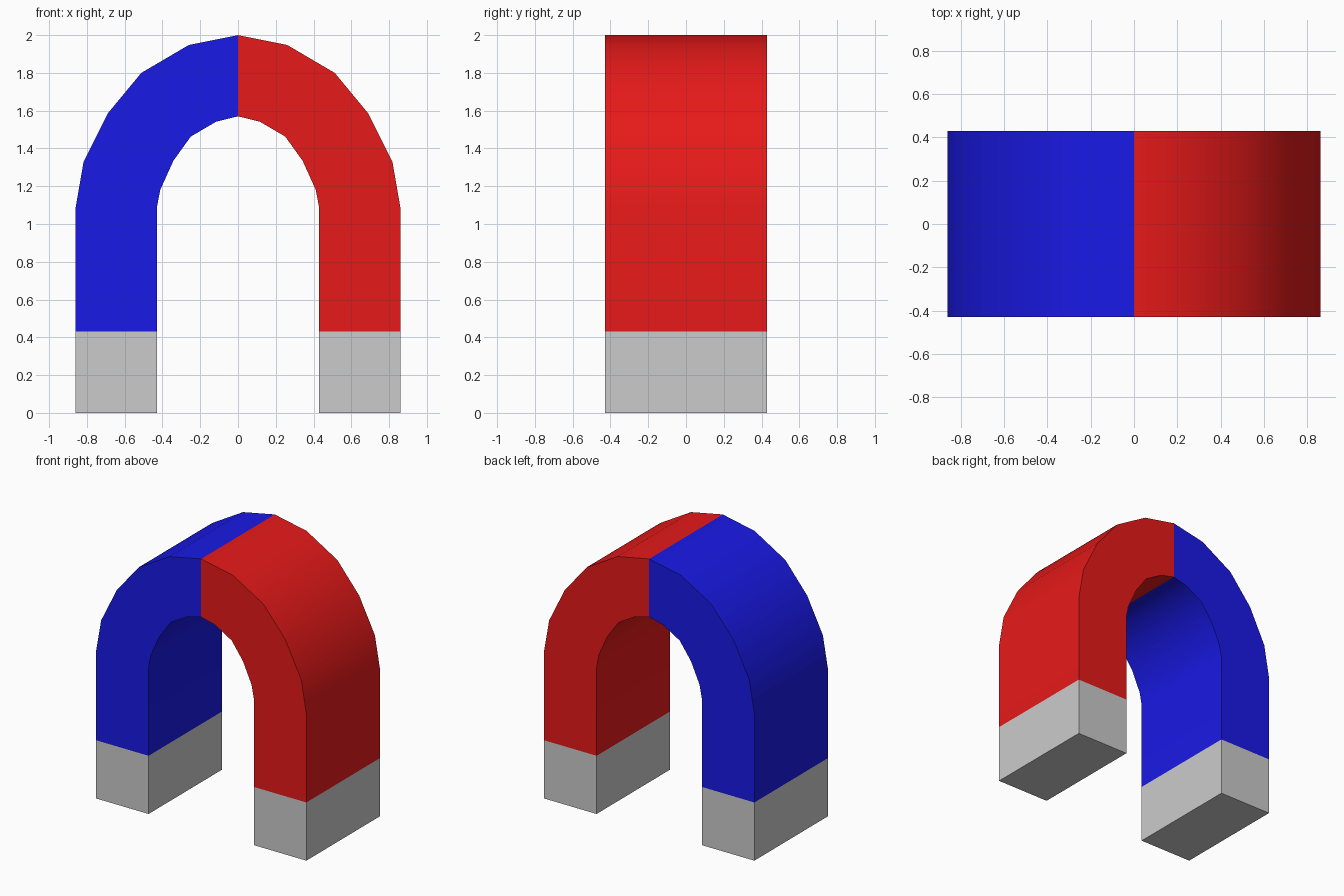
import bpy, bmesh, math

if "Cube" in bpy.data.objects:
    bpy.data.objects.remove(bpy.data.objects["Cube"])

HALF_DEPTH = 0.43

def material(name, colour):
    m = bpy.data.materials.new(name)
    m.diffuse_color = colour
    m.use_nodes = True
    m.node_tree.nodes["Principled BSDF"].inputs["Base Color"].default_value = m.diffuse_color
    return m

red = material("red_paint", (0.8, 0.01, 0.01, 1))
blue = material("blue_paint", (0.01, 0.01, 0.8, 1))

def sweep(name, outer, inner, cap_end=False):
    """Rectangular tube between matching outer and inner (x, z) outlines."""
    bm = bmesh.new()
    rings = []
    for o, i in zip(outer, inner):
        rings.append([bm.verts.new((p[0], y, p[1]))
                      for p, y in ((o, -HALF_DEPTH), (o, HALF_DEPTH),
                                   (i, HALF_DEPTH), (i, -HALF_DEPTH))])
    for a, b in zip(rings, rings[1:]):
        for k in range(4):
            n = (k + 1) % 4
            bm.faces.new((a[k], a[n], b[n], b[k]))
    if cap_end:
        bm.faces.new(rings[-1])
    bmesh.ops.recalc_face_normals(bm, faces=bm.faces)
    # an open tube may be recalculated inside out: the front must face -y
    bm.normal_update()
    front = min(bm.faces, key=lambda f: f.calc_center_median().y)
    if front.normal.y > 0:
        bmesh.ops.reverse_faces(bm, faces=bm.faces)
    mesh = bpy.data.meshes.new(name)
    bm.to_mesh(mesh)
    bm.free()
    obj = bpy.data.objects.new(name, mesh)
    bpy.context.collection.objects.link(obj)
    return obj

def both_sides(half):
    """Mirror an outline that starts on x = 0."""
    return [(-x, z) for x, z in half[:0:-1]] + half

# Horseshoe body: one half of each outline, crown to leg
outer = [(0, 2.0), (0.26, 1.948), (0.512, 1.80), (0.69, 1.585),
         (0.818, 1.327), (0.86, 1.085), (0.86, 0.43)]
inner = [(0, 1.57), (0.115, 1.542), (0.25, 1.463), (0.342, 1.335),
         (0.412, 1.18), (0.43, 1.085), (0.43, 0.43)]
body = sweep("horseshoe_body", both_sides(outer), both_sides(inner))
body.data.materials.append(red)
body.data.materials.append(blue)
for poly in body.data.polygons:
    poly.material_index = 1 if poly.center.x < 0 else 0

bpy.context.view_layer.objects.active = body
body.select_set(True)
bpy.ops.object.shade_smooth_by_angle(angle=math.radians(40))

# Bare metal pole tips
for side, name in ((-1, "left_pole_tip"), (1, "right_pole_tip")):
    sweep(name, [(side * 0.86, 0.43), (side * 0.86, 0)],
          [(side * 0.43, 0.43), (side * 0.43, 0)], cap_end=True)
